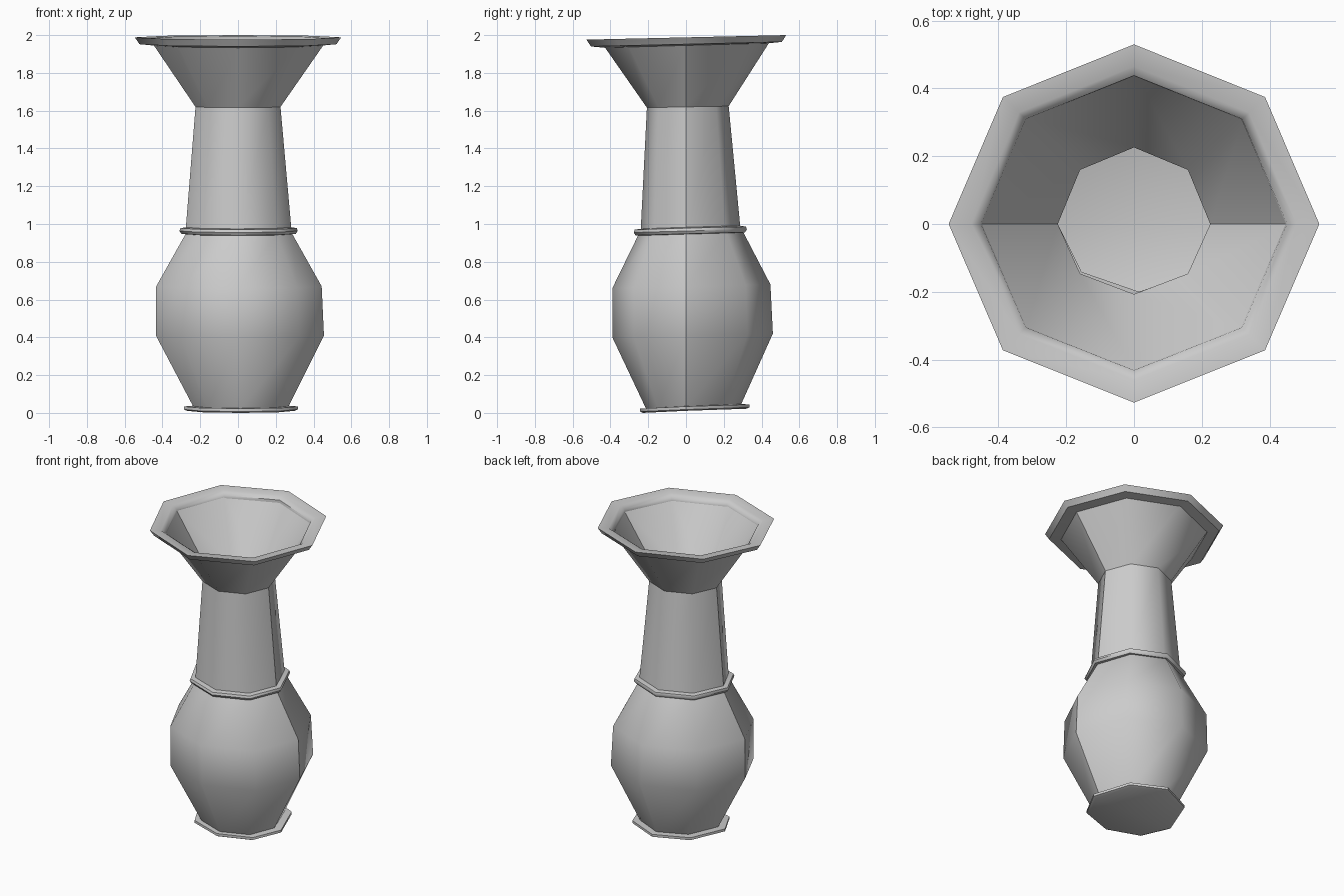
import bpy, math

if "Cube" in bpy.data.objects:
    bpy.data.objects.remove(bpy.data.objects["Cube"])

SIDES = 8


def ring_point(ring, i):
    """ring = (z, centre x, x radius, front y radius, back y radius, tilt)"""
    z, cx, rx, yf, yb, tilt = ring
    a = 2 * math.pi * i / SIDES
    s = math.sin(a)
    y = s * (yb if s > 0 else yf)
    return (cx + rx * math.cos(a), y, z + tilt * s)


def make(name, verts, faces, angle):
    me = bpy.data.meshes.new(name)
    me.from_pydata(verts, [], faces)
    me.update()
    ob = bpy.data.objects.new(name, me)
    bpy.context.collection.objects.link(ob)
    bpy.ops.object.select_all(action='DESELECT')
    ob.select_set(True)
    bpy.context.view_layer.objects.active = ob
    bpy.ops.object.shade_smooth_by_angle(angle=math.radians(angle))
    return ob


def shell(name, rings):
    """Thin wall in two halves, leaving a crease along the sides at y = 0."""
    verts, faces = [], []
    half = SIDES // 2
    n = half + 1
    for start in (0, half):
        base = len(verts)
        for r in rings:
            verts += [ring_point(r, start + i) for i in range(n)]
        for j in range(len(rings) - 1):
            for i in range(half):
                a = base + j * n + i
                faces.append((a, a + 1, a + n + 1, a + n))
    return make(name, verts, faces, 60)


def band(name, rings, closed=True, cap=False):
    """Octagonal moulding swept from a small profile."""
    verts = [ring_point(r, i) for r in rings for i in range(SIDES)]
    faces = []
    count = len(rings)
    for j in range(count if closed else count - 1):
        k = (j + 1) % count
        for i in range(SIDES):
            m = (i + 1) % SIDES
            faces.append((j * SIDES + i, j * SIDES + m, k * SIDES + m, k * SIDES + i))
    if cap:
        faces.append(tuple(reversed(range(SIDES))))
    return make(name, verts, faces, 46)


# Foot plate, closed underneath
band("foot", [
    (0.011, 0.015, 0.285, 0.23, 0.32, 0.011),
    (0.018, 0.015, 0.302, 0.243, 0.335, 0.011),
    (0.034, 0.015, 0.302, 0.243, 0.335, 0.011),
    (0.036, 0.015, 0.24, 0.20, 0.28, 0.011),
], closed=False, cap=True)

# Bulging belly
shell("belly", [
    (0.03, 0.015, 0.25, 0.21, 0.29, 0.011),
    (0.41, 0.010, 0.445, 0.39, 0.46, 0.01),
    (0.67, 0.005, 0.438, 0.39, 0.447, 0.01),
    (0.955, 0.005, 0.278, 0.25, 0.30, 0.008),
])

# Collar between belly and neck
band("collar", [
    (0.945, 0.003, 0.275, 0.245, 0.29, 0.008),
    (0.948, 0.003, 0.303, 0.267, 0.312, 0.008),
    (0.963, 0.003, 0.313, 0.277, 0.322, 0.008),
    (0.978, 0.003, 0.308, 0.272, 0.318, 0.008),
    (0.984, 0.003, 0.272, 0.228, 0.28, 0.008),
])

# Tapering neck
shell("neck", [
    (0.97, 0.003, 0.28, 0.24, 0.288, 0.008),
    (1.62, 0.0, 0.225, 0.207, 0.226, 0.004),
])

# Flared mouth
shell("flared_mouth", [
    (1.62, 0.0, 0.225, 0.207, 0.226, 0.004),
    (1.955, 0.003, 0.455, 0.435, 0.445, 0.012),
])

# Rim lip with a stepped inner edge
band("rim", [
    (1.945, 0.0, 0.448, 0.43, 0.437, 0.012),
    (1.952, 0.0, 0.522, 0.503, 0.507, 0.012),
    (1.968, 0.0, 0.532, 0.514, 0.518, 0.012),
    (1.988, 0.0, 0.547, 0.527, 0.53, 0.012),
    (1.983, 0.0, 0.48, 0.46, 0.465, 0.012),
    (1.963, 0.0, 0.452, 0.432, 0.438, 0.012),
])
